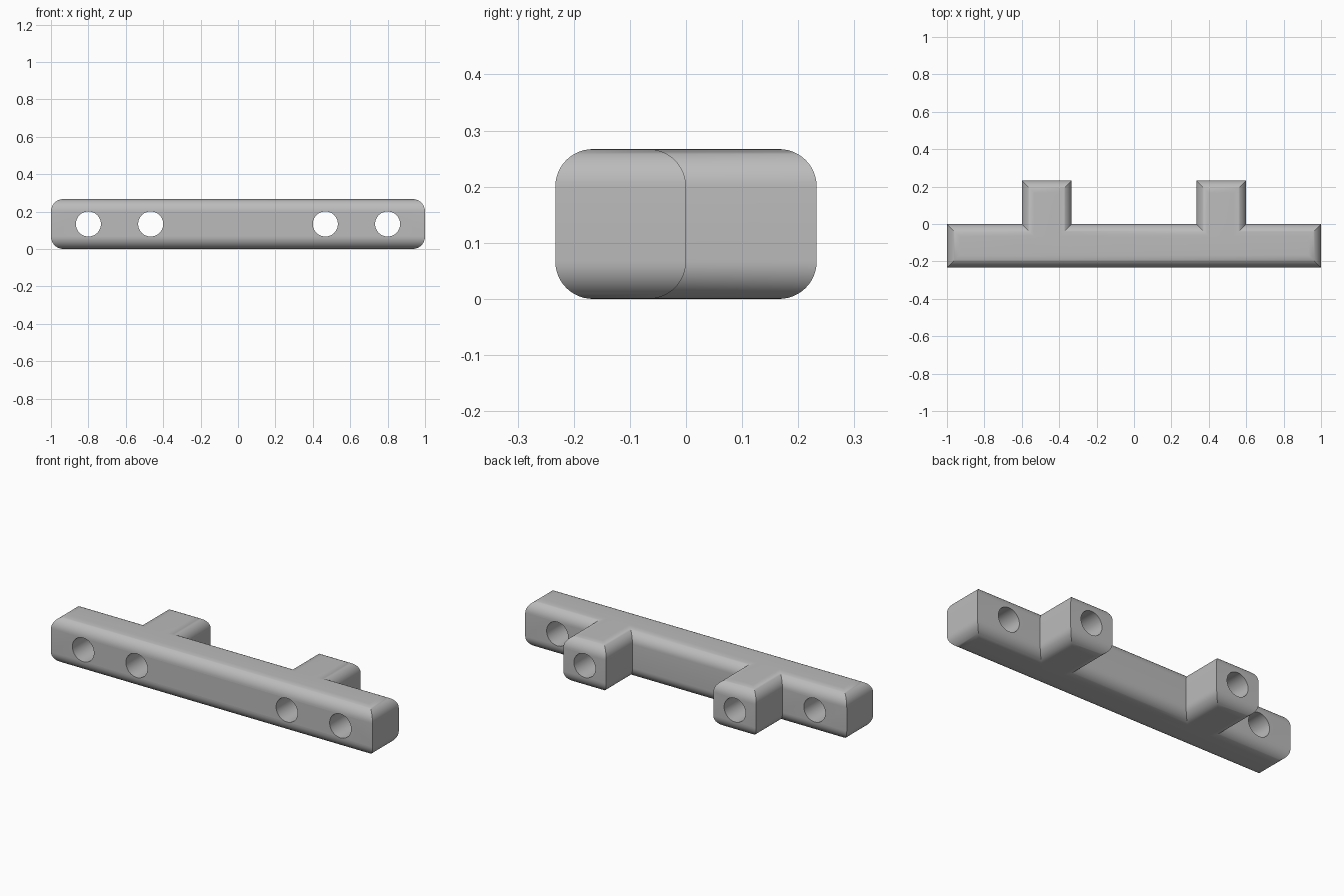
import bpy, bmesh, math
from mathutils import Vector

cube = bpy.data.objects.get("Cube")
if cube:
    bpy.data.objects.remove(cube, do_unlink=True)

HEIGHT, FILLET, STEPS = 0.267, 0.067, 12
HOLE_RADIUS = 0.067
FRONT, BACK = -0.233, 0.233

grey = bpy.data.materials.new("plain grey")
grey.use_nodes = True
colour = (0.5, 0.5, 0.5, 1)
grey.diffuse_color = colour
grey.node_tree.nodes["Principled BSDF"].inputs["Base Color"].default_value = colour

# Plan outline, counter-clockwise: long bar with two lugs at the back
half = [(1, FRONT), (1, 0), (0.6, 0), (0.6, BACK), (0.333, BACK), (0.333, 0)]
outline = [Vector(p) for p in half + [(-x, y) for x, y in reversed(half)]]


def inset(points, d):
    """Mitred inward offset of a right-angled outline."""
    result = []
    for i, p in enumerate(points):
        a = (p - points[i - 1]).normalized()
        b = (points[(i + 1) % len(points)] - p).normalized()
        result.append(p + d * Vector((-a.y - b.y, a.x + b.x)))
    return result


# Body: rings of the outline stacked along a rounded profile
angles = [i / STEPS * math.pi / 2 for i in range(STEPS + 1)]
lower = [(FILLET * (1 - math.sin(t)), FILLET * (1 - math.cos(t))) for t in angles]
profile = lower + [(d, HEIGHT - z) for d, z in reversed(lower)]
bm = bmesh.new()
rings = [[bm.verts.new((p.x, p.y, z)) for p in inset(outline, d)] for d, z in profile]
for low, high in zip(rings, rings[1:]):
    for i in range(len(low)):
        j = (i + 1) % len(low)
        bm.faces.new((low[i], low[j], high[j], high[i]))
bm.faces.new(reversed(rings[0]))
bm.faces.new(rings[-1])
bmesh.ops.recalc_face_normals(bm, faces=bm.faces)
mesh = bpy.data.meshes.new("mounting_bar")
bm.to_mesh(mesh)
bm.free()
mesh.materials.append(grey)
bar = bpy.data.objects.new("mounting_bar", mesh)
bpy.context.collection.objects.link(bar)

# Through holes from front to back
for x in (-0.8, -0.467, 0.467, 0.8):
    bpy.ops.mesh.primitive_cylinder_add(
        vertices=48, radius=HOLE_RADIUS, depth=1,
        location=(x, 0, HEIGHT / 2), rotation=(math.pi / 2, 0, 0))
    cutter = bpy.context.object
    cutter.name = "hole_cutter"
    cutter.hide_render = True
    cutter.data.materials.append(grey)
    cut = bar.modifiers.new("hole", "BOOLEAN")
    cut.operation, cut.solver, cut.object = "DIFFERENCE", "EXACT", cutter
    bpy.context.view_layer.objects.active = bar
    bpy.ops.object.modifier_apply(modifier=cut.name)
    bpy.data.objects.remove(cutter, do_unlink=True)

bpy.ops.object.select_all(action="DESELECT")
bar.select_set(True)
bpy.context.view_layer.objects.active = bar
bpy.ops.object.shade_smooth_by_angle(angle=math.radians(30))
